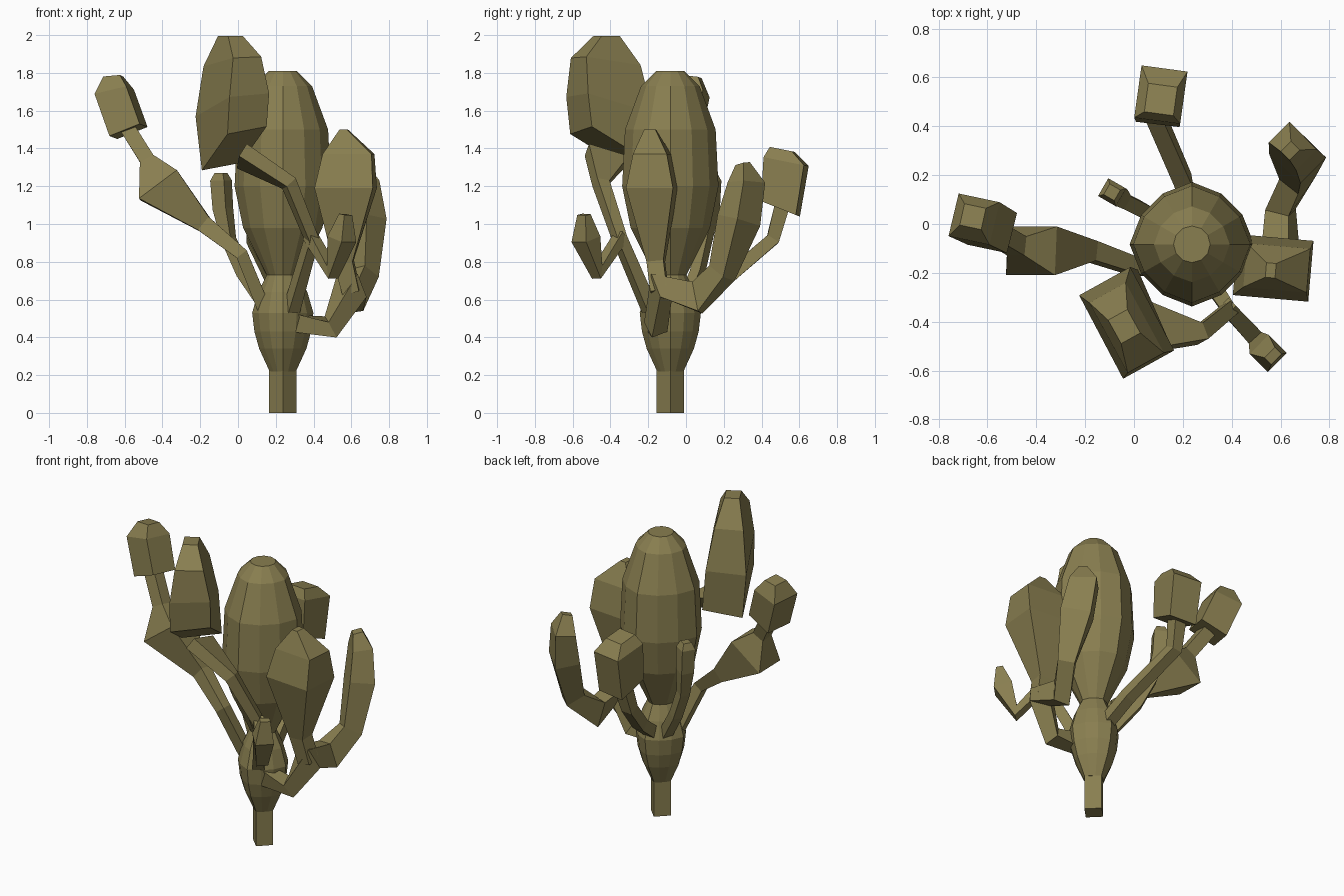
import bpy, bmesh, math
from mathutils import Vector

mat = bpy.data.materials.new("olive")
mat.diffuse_color = (0.25, 0.21, 0.08, 1)


def loft(name, rings):
    """Skin a list of equal-sized vertex rings into a flat-shaded closed mesh."""
    bm = bmesh.new()
    loops = [[bm.verts.new(p) for p in r] for r in rings]
    n = len(loops[0])
    for a, b in zip(loops, loops[1:]):
        for i in range(n):
            j = (i + 1) % n
            bm.faces.new((a[i], a[j], b[j], b[i]))
    bm.faces.new(loops[0][::-1])
    bm.faces.new(loops[-1])
    bmesh.ops.recalc_face_normals(bm, faces=bm.faces)
    me = bpy.data.meshes.new(name)
    bm.to_mesh(me)
    bm.free()
    me.materials.append(mat)
    ob = bpy.data.objects.new(name, me)
    bpy.context.collection.objects.link(ob)
    return ob


def branch(name, azimuth, stations):
    """Four-sided limb: stations are (x, y, z, half width, half depth[, plane normal])."""
    a = Vector((math.cos(math.radians(azimuth)), math.sin(math.radians(azimuth)), 0))
    pts = [Vector(s[:3]) for s in stations]
    rings = []
    for i, s in enumerate(stations):
        t = Vector()
        if i > 0:
            t += (pts[i] - pts[i - 1]).normalized()
        if i < len(pts) - 1:
            t += (pts[i + 1] - pts[i]).normalized()
        if len(s) > 5:
            t = Vector(s[5])
        t.normalize()
        u = (a - t * a.dot(t)).normalized()
        v = t.cross(u)
        w, h = s[3], s[4]
        rings.append([pts[i] + u * w * p + v * h * q
                      for p, q in ((1, 1), (-1, 1), (-1, -1), (1, -1))])
    return loft(name, rings)


# Square stem
CX, CY, N = 0.237, -0.083, 12


def circle(r, z, n, flat=0):
    """Ring about the plant's axis; flat pulls the diagonals in towards a diamond."""
    out = []
    for i in range(n):
        t = 2 * math.pi * i / n
        q = r * (1 - flat * math.sin(2 * t) ** 2)
        out.append((CX + q * math.cos(t), CY + q * math.sin(t), z))
    return out


loft("stem", [circle(0.072, z, 4) for z in (0, 0.24)])

# Bulb and large central body
profile = [(0.07, 0.22, .25), (0.125, 0.34, .15), (0.15, 0.43, .12), (0.162, 0.53, .12),
           (0.13, 0.64, .12), (0.085, 0.73, .1), (0.21, 0.98, .08), (0.255, 1.2, .08),
           (0.24, 1.5, .08), (0.155, 1.73, .06), (0.075, 1.81, 0)]
loft("central_body", [circle(r, z, N, f) for r, z, f in profile])

UP = (0, 0, 1)
# Tall front-left pad on a bent arm that flares into its base
branch("front_arm", -61, [
    (.27, -.17, .50, .035, .035), (.39, -.35, .92, .03, .03),
    (.27, -.45, 1.215, .035, .035), (.02, -.42, 1.36, .11, .04)])
branch("front_pad", -61, [
    (-.02, -.40, 1.40, .195, .12, (-.43, .43, 1)),
    (-.03, -.405, 1.63, .20, .12, (-.2, .2, 1)),
    (-.03, -.425, 1.86, .165, .085, (-.1, .1, 1)),
    (-.04, -.42, 1.995, .055, .045, UP)])

# Small front bud hanging off the front arm
branch("front_bud", 45, [
    (.38, -.34, .94, .03, .03), (.50, -.47, .745, .035, .035),
    (.55, -.53, .92, .055, .055), (.57, -.54, 1.05, .03, .02)])

# Left limb: swollen joint then a boxy end pad
branch("left_limb", 90, [
    (.15, -.10, .52, .03, .035), (.02, -.18, .84, .033, .033),
    (-.18, -.11, 1.0, .04, .045), (-.42, -.11, 1.205, .10, .125),
    (-.48, -.09, 1.34, .04, .04), (-.58, -.03, 1.5, .04, .04)])
branch("left_end_pad", 78, [
    (-.58, -.02, 1.49, .085, .088), (-.655, .02, 1.70, .09, .088),
    (-.66, .03, 1.78, .045, .045)])

# Low right limb sweeping round to a long pad
branch("right_limb", -45, [
    (.28, -.15, .475, .05, .05), (.49, -.16, .455, .045, .05),
    (.60, -.13, .665, .065, .07), (.60, .06, .61, .05, .08),
    (.67, .19, .74, .05, .06), (.67, .28, 1.02, .09, .075),
    (.65, .32, 1.22, .08, .06), (.64, .30, 1.32, .025, .03)])

# Broad right pad rising from the low limb
branch("right_pad", -5, [
    (.60, -.14, .64, .045, .045), (.56, -.16, .80, .05, .045),
    (.57, -.18, 1.19, .155, .125, UP), (.585, -.18, 1.37, .13, .09, UP),
    (.56, -.19, 1.50, .02, .03, UP)])

# Back limb with boxy pad
branch("back_limb", 0, [
    (.24, -.04, .52, .035, .035), (.20, .18, .68, .035, .035),
    (.08, .46, .92, .035, .035), (.10, .51, 1.10, .04, .04)])
branch("back_pad", -8, [
    (.11, .50, 1.08, .09, .10, (0, .4, 1)), (.11, .53, 1.33, .095, .11, (0, .2, 1)),
    (.11, .51, 1.395, .06, .06, (0, .2, 1))])

# Small back-left bud
branch("back_left_bud", -30, [
    (.18, -.03, .52, .03, .03), (.03, .06, .74, .03, .03),
    (-.05, .10, .92, .03, .03), (-.08, .125, 1.08, .04, .04),
    (-.09, .13, 1.23, .042, .042), (-.09, .13, 1.27, .025, .025)])
